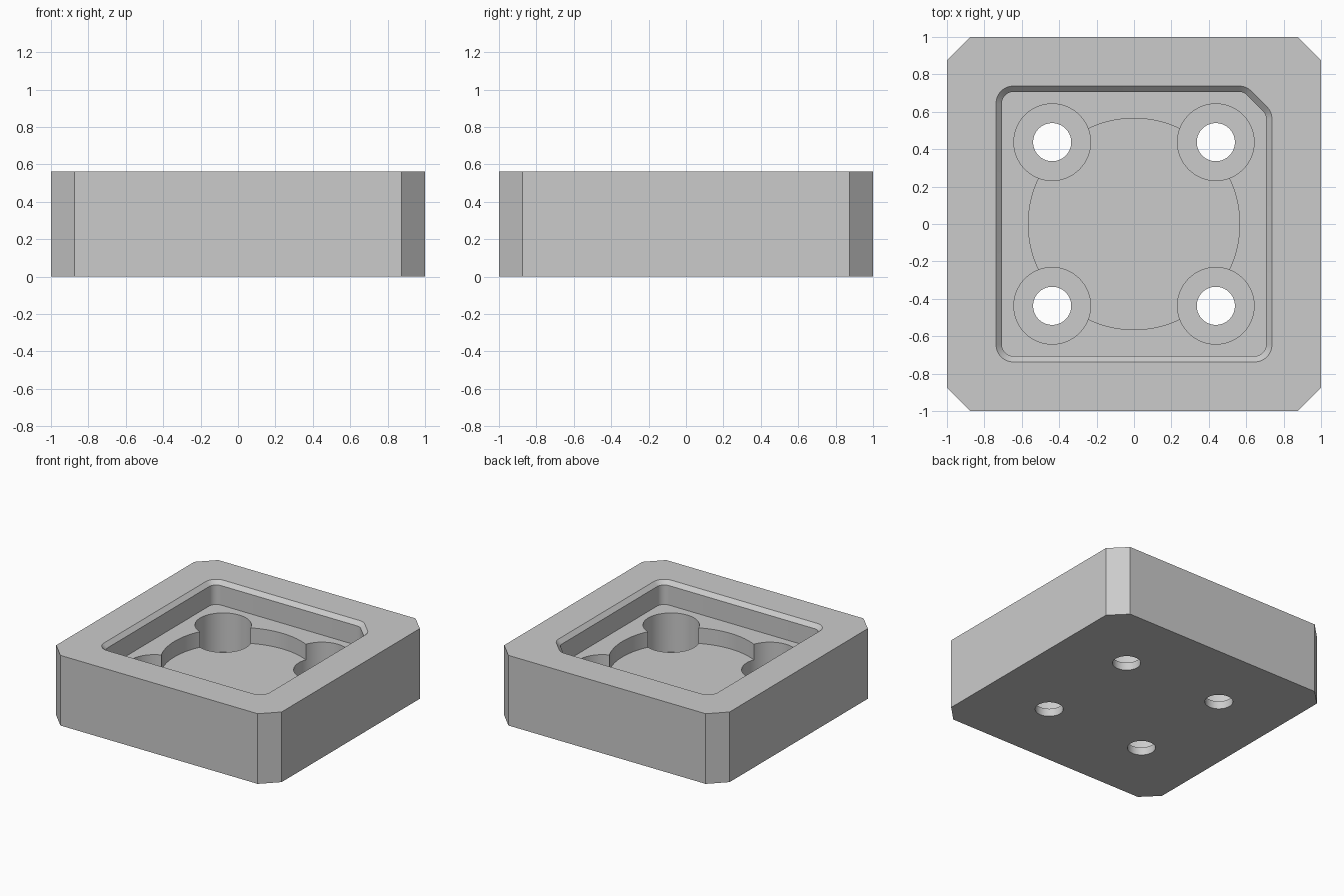
import bpy, bmesh
from math import cos, sin, radians

cube = bpy.data.objects.get("Cube")
if cube:
    bpy.data.objects.remove(cube, do_unlink=True)

HEIGHT = 0.5625
POCKET_Z, RECESS_Z, BORE_Z = 0.375, 0.25, 0.0625
OVER = 0.7                      # cutters rise past the top face
HOLE = 0.4375                   # screw hole offset from the centre

grey = bpy.data.materials.new("light_grey")
grey.use_nodes = True
grey.diffuse_color = (0.6, 0.6, 0.6, 1)
grey.node_tree.nodes["Principled BSDF"].inputs["Base Color"].default_value = (0.6, 0.6, 0.6, 1)


def loft(name, rings):
    """Closed solid through a stack of (outline, z) rings."""
    bm = bmesh.new()
    loops = [[bm.verts.new((x, y, z)) for x, y in pts] for pts, z in rings]
    n = len(loops[0])
    for low, high in zip(loops, loops[1:]):
        for i in range(n):
            j = (i + 1) % n
            bm.faces.new((low[i], low[j], high[j], high[i]))
    bm.faces.new(loops[0][::-1])
    bm.faces.new(loops[-1])
    mesh = bpy.data.meshes.new(name)
    bm.to_mesh(mesh)
    bm.free()
    mesh.materials.append(grey)
    obj = bpy.data.objects.new(name, mesh)
    bpy.context.collection.objects.link(obj)
    return obj


def arc(cx, cy, r, start, end, steps):
    angles = [radians(start + (end - start) * i / steps) for i in range(steps + 1)]
    return [(cx + r * cos(a), cy + r * sin(a)) for a in angles]


def circle(cx, cy, r, n):
    return arc(cx, cy, r, 0, 360, n)[:-1]


def pocket_outline(r):
    """Rounded square with one clipped corner; r grows the outline evenly."""
    c, k = 0.644, 0.561
    return (arc(c, k, r, 0, 45, 6) + arc(k, c, r, 45, 90, 6)
            + arc(-c, c, r, 90, 180, 12) + arc(-c, -c, r, 180, 270, 12)
            + arc(c, -c, r, 270, 360, 12))


# Block with clipped vertical corners
a, b = 1.0, 0.875
octagon = [(a, -b), (a, b), (b, a), (-b, a), (-a, b), (-a, -b), (-b, -a), (b, -a)]
block = loft("mounting_block", [(octagon, 0), (octagon, HEIGHT)])

# Square pocket with a chamfered rim
inner, outer = pocket_outline(0.0625), pocket_outline(0.09375)
cutters = [loft("pocket_cutter", [(inner, POCKET_Z), (inner, HEIGHT - 0.03125),
                                  (outer, HEIGHT), (outer, OVER)])]

# Round recess in the pocket floor
ring = circle(0, 0, 0.565, 128)
cutters.append(loft("recess_cutter", [(ring, RECESS_Z), (ring, OVER - 0.1)]))

# Counterbored screw holes
for sx in (-1, 1):
    for sy in (-1, 1):
        x, y = sx * HOLE, sy * HOLE
        shaft, bore = circle(x, y, 0.102, 64), circle(x, y, 0.205, 64)
        cutters.append(loft("screw_hole_cutter", [(shaft, -0.1), (shaft, BORE_Z),
                                                  (bore, BORE_Z), (bore, OVER - 0.05)]))

for cutter in cutters:
    cutter.hide_render = True
    mod = block.modifiers.new(cutter.name, 'BOOLEAN')
    mod.operation = 'DIFFERENCE'
    mod.solver = 'EXACT'
    mod.object = cutter

# Bake the cuts, then drop the cutters
bpy.context.view_layer.update()
graph = bpy.context.evaluated_depsgraph_get()
result = bpy.data.meshes.new_from_object(block.evaluated_get(graph))
block.modifiers.clear()
block.data = result
for cutter in cutters:
    bpy.data.objects.remove(cutter, do_unlink=True)

bpy.ops.object.select_all(action='DESELECT')
block.select_set(True)
bpy.context.view_layer.objects.active = block
bpy.ops.object.shade_smooth_by_angle(angle=radians(30))
